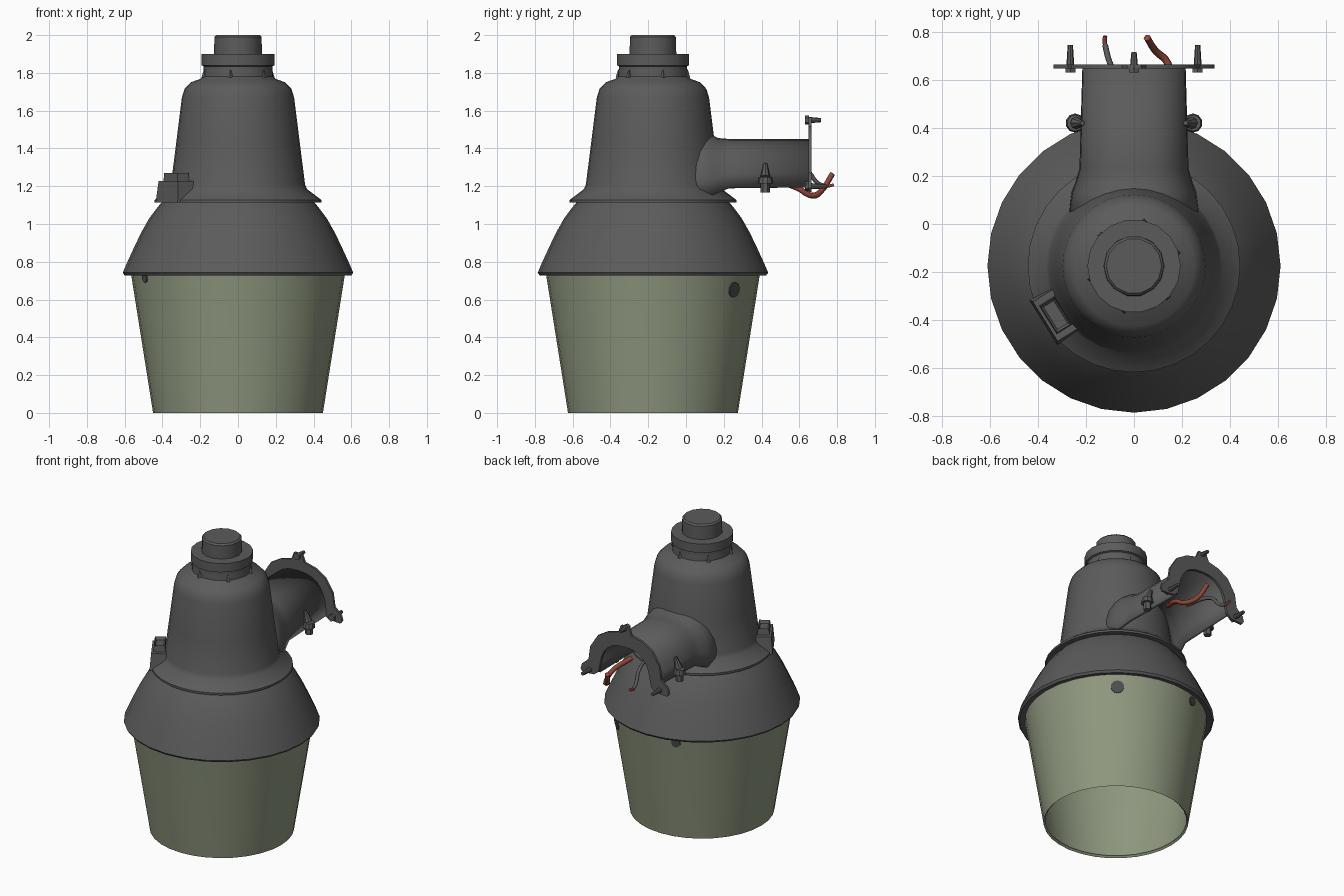
import bpy, bmesh, math
from mathutils import Vector, Matrix

if "Cube" in bpy.data.objects:
    bpy.data.objects.remove(bpy.data.objects["Cube"])

AY = -0.175  # y of the lamp's vertical axis


def material(name, rgb):
    m = bpy.data.materials.new(name)
    m.diffuse_color = (*rgb, 1)
    m.use_nodes = True
    m.node_tree.nodes["Principled BSDF"].inputs["Base Color"].default_value = m.diffuse_color
    return m


GREY = material("dark grey metal", (0.105, 0.105, 0.105))
GLASS = material("grey green glass", (0.27, 0.31, 0.21))
RED = material("red wire", (0.27, 0.06, 0.04))
SPOT = material("charcoal spot", (0.075, 0.075, 0.075))


def finish(bm, name, mat, angle=35, fix=True):
    if fix:
        bmesh.ops.recalc_face_normals(bm, faces=bm.faces)
    me = bpy.data.meshes.new(name)
    bm.to_mesh(me)
    bm.free()
    me.materials.append(mat)
    me.shade_smooth()
    me.set_sharp_from_angle(angle=math.radians(angle))
    ob = bpy.data.objects.new(name, me)
    bpy.context.collection.objects.link(ob)
    return ob


def revolve(name, profile, segs, mat, angle=35):
    """Spin (radius, z) points about the lamp axis."""
    bm = bmesh.new()
    rings = []
    for r, z in profile:
        if r == 0:
            rings.append([bm.verts.new((0, AY, z))] * segs)
        else:
            rings.append([bm.verts.new((r * math.cos(a), AY + r * math.sin(a), z))
                          for a in (2 * math.pi * i / segs for i in range(segs))])
    for lo, hi in zip(rings, rings[1:]):
        for i in range(segs):
            j = (i + 1) % segs
            quad = list(dict.fromkeys((lo[i], lo[j], hi[j], hi[i])))
            bm.faces.new(quad)
    return finish(bm, name, mat, angle, fix=False)


def rod(name, start, end, r1, r2, mat, segs=8):
    """Cylinder or cone from start to end."""
    a, b = Vector(start), Vector(end)
    bm = bmesh.new()
    rot = (b - a).to_track_quat('Z', 'Y').to_matrix().to_4x4()
    bmesh.ops.create_cone(bm, cap_ends=True, segments=segs, radius1=r1, radius2=r2,
                          depth=(b - a).length, matrix=Matrix.Translation((a + b) / 2) @ rot)
    return finish(bm, name, mat)


def wire(name, points, radius, mat):
    """Smooth tube through points."""
    cu = bpy.data.curves.new(name, 'CURVE')
    cu.dimensions = '3D'
    cu.bevel_depth = radius
    cu.bevel_resolution = 1
    cu.resolution_u = 5
    cu.use_fill_caps = True
    sp = cu.splines.new('BEZIER')
    sp.bezier_points.add(len(points) - 1)
    for bp, p in zip(sp.bezier_points, points):
        bp.co = p
        bp.handle_left_type = bp.handle_right_type = 'AUTO'
    cu.materials.append(mat)
    ob = bpy.data.objects.new(name, cu)
    bpy.context.collection.objects.link(ob)


# Glass shade, open at the bottom
revolve("glass_shade", [(0.438, 0.012), (0.45, 0.0), (0.452, 0.015), (0.567, 0.74)], 32, GLASS)

# Hood with rolled lip
revolve("hood", [(0.56, 0.735), (0.6, 0.728), (0.61, 0.742), (0.592, 0.785), (0.553, 0.87),
                 (0.515, 0.95), (0.47, 1.03), (0.425, 1.09), (0.4, 1.12)], 28, GREY)

# Tapered housing with base flange
revolve("housing", [(0.39, 1.113), (0.442, 1.113), (0.442, 1.127), (0.365, 1.185), (0.355, 1.21),
                    (0.327, 1.43), (0.297, 1.67), (0.283, 1.715), (0.25, 1.75), (0.2, 1.768),
                    (0.186, 1.78), (0.183, 1.82)], 32, GREY)

# Collar and sensor cap
revolve("collar", [(0.17, 1.80), (0.183, 1.80), (0.183, 1.835), (0.194, 1.84),
                   (0.194, 1.9), (0.0, 1.9)], 18, GREY)
revolve("sensor_cap", [(0.127, 1.89), (0.125, 1.99), (0.115, 2.0), (0.0, 2.0)], 14, GREY)
for k in range(6):
    a = k * math.pi / 3 + 0.3
    c, s = math.cos(a), math.sin(a)
    rod("collar_tab", (0.186 * c, AY + 0.186 * s, 1.775), (0.186 * c, AY + 0.186 * s, 1.815),
        0.016, 0.004, GREY, 4)


# Mounting arm: open-bottomed arch that flares into the housing
def arch(w, bottom, top, n=14):
    pts = []
    for i in range(n + 1):
        t = math.pi * i / n
        pts.append((w * math.copysign(abs(math.cos(t)) ** 0.8, math.cos(t)),
                    bottom + (top - bottom) * math.sin(t) ** 0.8))
    return pts


bm = bmesh.new()
prev = None
for y, w, bottom, top in [(0.0, 0.28, 1.14, 1.5), (0.13, 0.26, 1.15, 1.475),
                          (0.17, 0.245, 1.165, 1.455), (0.23, 0.227, 1.19, 1.45),
                          (0.65, 0.215, 1.195, 1.45)]:
    row = [bm.verts.new((x, y, z)) for x, z in arch(w, bottom, top)]
    if prev:
        for i in range(len(row) - 1):
            bm.faces.new((prev[i], row[i], row[i + 1], prev[i + 1]))
    prev = row
arm = finish(bm, "mounting_arm", GREY, fix=False)
solid = arm.modifiers.new("wall", 'SOLIDIFY')
solid.thickness = 0.02
solid.offset = -1 if arm.data.polygons[7].normal.z > 0 else 1

# Wall plate: arched band with three ears
half = [(0.335, 1.19), (0.325, 1.225), (0.275, 1.27), (0.262, 1.36), (0.205, 1.45),
        (0.13, 1.495), (0.05, 1.515), (0.03, 1.565)]
outer = ([(0.2, 1.2), (0.235, 1.175), (0.32, 1.17)] + half
         + [(-x, z) for x, z in reversed(half)] + [(-0.32, 1.17), (-0.235, 1.175), (-0.2, 1.2)])
inner = arch(0.19, 1.2, 1.425)[1:-1]
bm = bmesh.new()
face = bm.faces.new([bm.verts.new((x, 0.648, z)) for x, z in outer + inner[::-1]])
ext = bmesh.ops.extrude_face_region(bm, geom=[face])
bmesh.ops.translate(bm, vec=(0, 0.016, 0),
                    verts=[v for v in ext["geom"] if isinstance(v, bmesh.types.BMVert)])
bmesh.ops.triangulate(bm, faces=[f for f in bm.faces if len(f.verts) > 4])
finish(bm, "wall_plate", GREY)

# Plate bolts
for x, z in [(-0.265, 1.2), (0.265, 1.2), (0, 1.55)]:
    y_end = 0.745 if x else 0.715
    rod("plate_bolt_head", (x, 0.63, z), (x, 0.65, z), 0.024, 0.024, GREY, 6)
    rod("plate_bolt", (x, 0.65, z), (x, y_end, z), 0.017, 0.011, GREY)

# Side clamps under the arm
for sx in (-1, 1):
    x = sx * 0.245
    rod("clamp_ear", (x, 0.42, 1.215), (x, 0.42, 1.25), 0.04, 0.034, GREY, 10)
    rod("clamp_web", (x * 0.98, 0.42, 1.25), (sx * 0.215, 0.42, 1.32), 0.026, 0.01, GREY)
    rod("clamp_nut", (x, 0.42, 1.168), (x, 0.42, 1.215), 0.025, 0.025, GREY, 6)

# Wires
wire("red_wire", [(0.1, 0.45, 1.24), (0.15, 0.59, 1.19), (0.14, 0.67, 1.15),
                  (0.09, 0.72, 1.18), (0.055, 0.775, 1.265)], 0.016, RED)
wire("grey_wire", [(-0.05, 0.45, 1.3), (-0.09, 0.64, 1.28), (-0.11, 0.7, 1.215),
                   (-0.12, 0.745, 1.2)], 0.012, GREY)
wire("red_wire_tip", [(-0.12, 0.74, 1.2), (-0.122, 0.765, 1.203), (-0.12, 0.782, 1.208)],
     0.009, RED)


# Latch block on the front left of the housing
def latch_box(name, radius, depth, width, z0, z1, taper=1.0, inset=0.0):
    bm = bmesh.new()
    m = (Matrix.Translation((0, AY, 0)) @ Matrix.Rotation(math.radians(212), 4, 'Z')
         @ Matrix.Translation((radius, 0, (z0 + z1) / 2))
         @ Matrix.Diagonal((depth, width, z1 - z0, 1)))
    bmesh.ops.create_cube(bm, size=1)
    for v in bm.verts:
        if v.co.z > 0:
            v.co.x *= taper
            v.co.y *= taper
    bmesh.ops.transform(bm, matrix=m, verts=bm.verts)
    if inset:
        top = max(bm.faces, key=lambda f: f.calc_center_median().z)
        bmesh.ops.inset_region(bm, faces=[top], thickness=inset, depth=-0.02)
    finish(bm, name, GREY)


latch_box("latch_base", 0.365, 0.16, 0.22, 1.115, 1.228, 0.88)
latch_box("latch_button", 0.385, 0.075, 0.14, 1.22, 1.27, 0.93, 0.014)

# Dark spots on the glass near its rim
slope = math.atan2(0.115, 0.725)
for deg, z, r in [(51, 0.652, 0.042), (108, 0.695, 0.03), (209, 0.715, 0.026)]:
    a = math.radians(deg)
    rad = 0.452 + 0.115 * (z - 0.015) / 0.725
    n = Vector((math.cos(a) * math.cos(slope), math.sin(a) * math.cos(slope), -math.sin(slope)))
    p = Vector((rad * math.cos(a), AY + rad * math.sin(a), z))
    rod("glass_spot", p - n * 0.005, p + n * 0.004, r, r, SPOT, 10)
